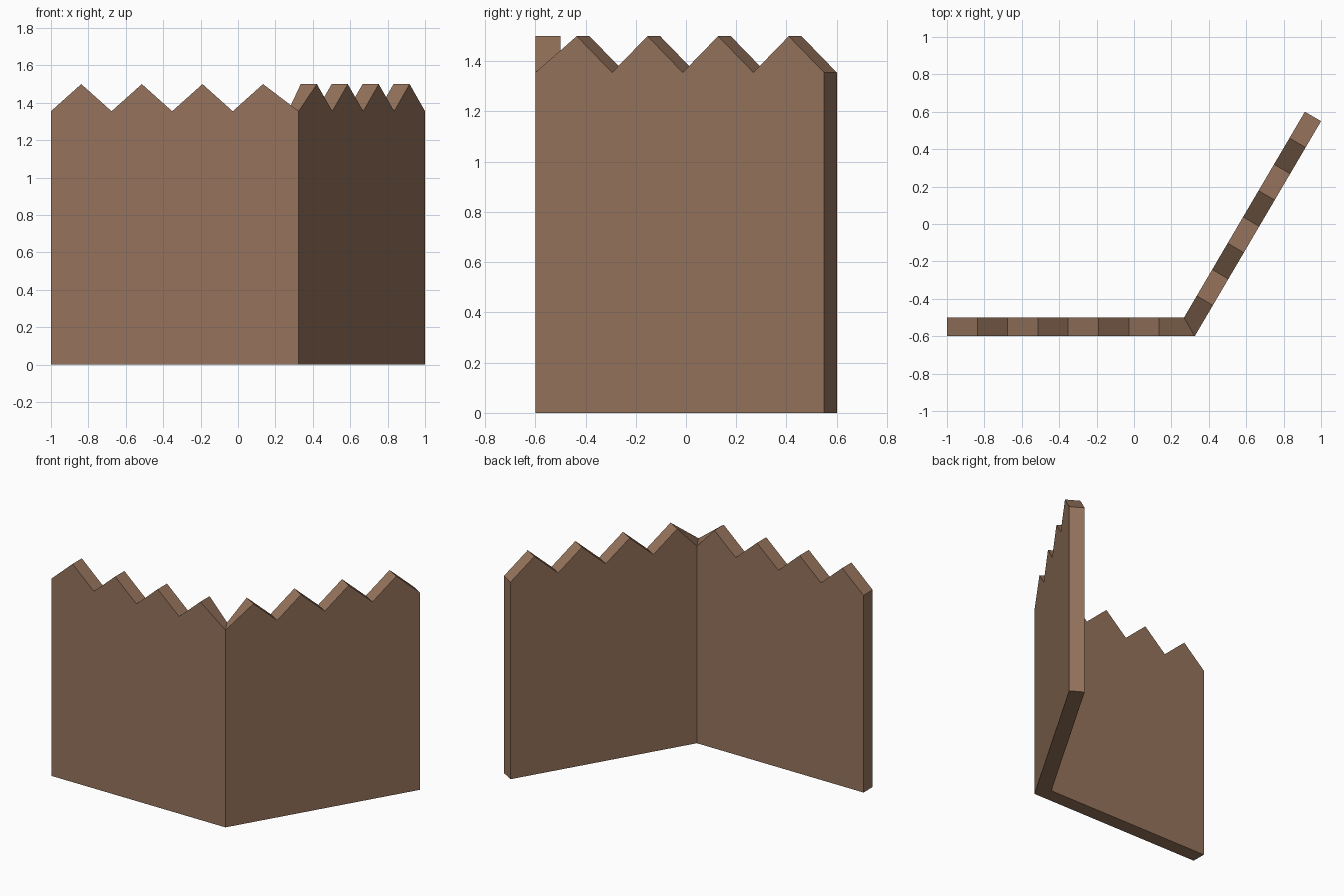
import bpy, bmesh
from mathutils import Vector

if "Cube" in bpy.data.objects:
    bpy.data.objects.remove(bpy.data.objects["Cube"])

HALF = 0.05                 # half the wall thickness
LOW, HIGH = 1.355, 1.5      # valley and peak heights
TEETH = 4                   # teeth per wall
CENTRE = [Vector((-1, -0.55)), Vector((0.296, -0.55)), Vector((0.957, 0.575))]

wood = bpy.data.materials.new("brown wood")
wood.diffuse_color = (0.305, 0.174, 0.107, 1)
wood.use_nodes = True
wood.node_tree.nodes["Principled BSDF"].inputs["Base Color"].default_value = wood.diffuse_color


def outward(a, b):
    d = (b - a).normalized()
    return Vector((d.y, -d.x))


n1, n2 = outward(*CENTRE[:2]), outward(*CENTRE[1:])
miter = (n1 + n2) / (1 + n1.dot(n2))

# Cross-sections along the bent centre line: point, sideways offset, top height
sections = []
for k, normal in enumerate((n1, n2)):
    a, b = CENTRE[k], CENTRE[k + 1]
    for i in range(2 * TEETH + 1):
        if k == 1 and i == 0:
            continue        # corner section is shared
        corner = k == 0 and i == 2 * TEETH
        sections.append((a.lerp(b, i / (2 * TEETH)),
                         (miter if corner else normal) * HALF,
                         HIGH if i % 2 else LOW))

# Zigzag-topped fence made by joining the sections
bm = bmesh.new()
rings = []
for p, off, top in sections:
    o, i = p + off, p - off
    rings.append([bm.verts.new((q.x, q.y, z))
                  for q, z in ((o, 0), (o, top), (i, top), (i, 0))])
for r, s in zip(rings, rings[1:]):
    for j in range(4):
        m = (j + 1) % 4
        bm.faces.new((r[j], s[j], s[m], r[m]))
bm.faces.new(rings[0])
bm.faces.new(rings[-1][::-1])
bmesh.ops.recalc_face_normals(bm, faces=bm.faces)

mesh = bpy.data.meshes.new("corner_fence")
bm.to_mesh(mesh)
bm.free()
mesh.materials.append(wood)
bpy.context.collection.objects.link(bpy.data.objects.new("corner_fence", mesh))
